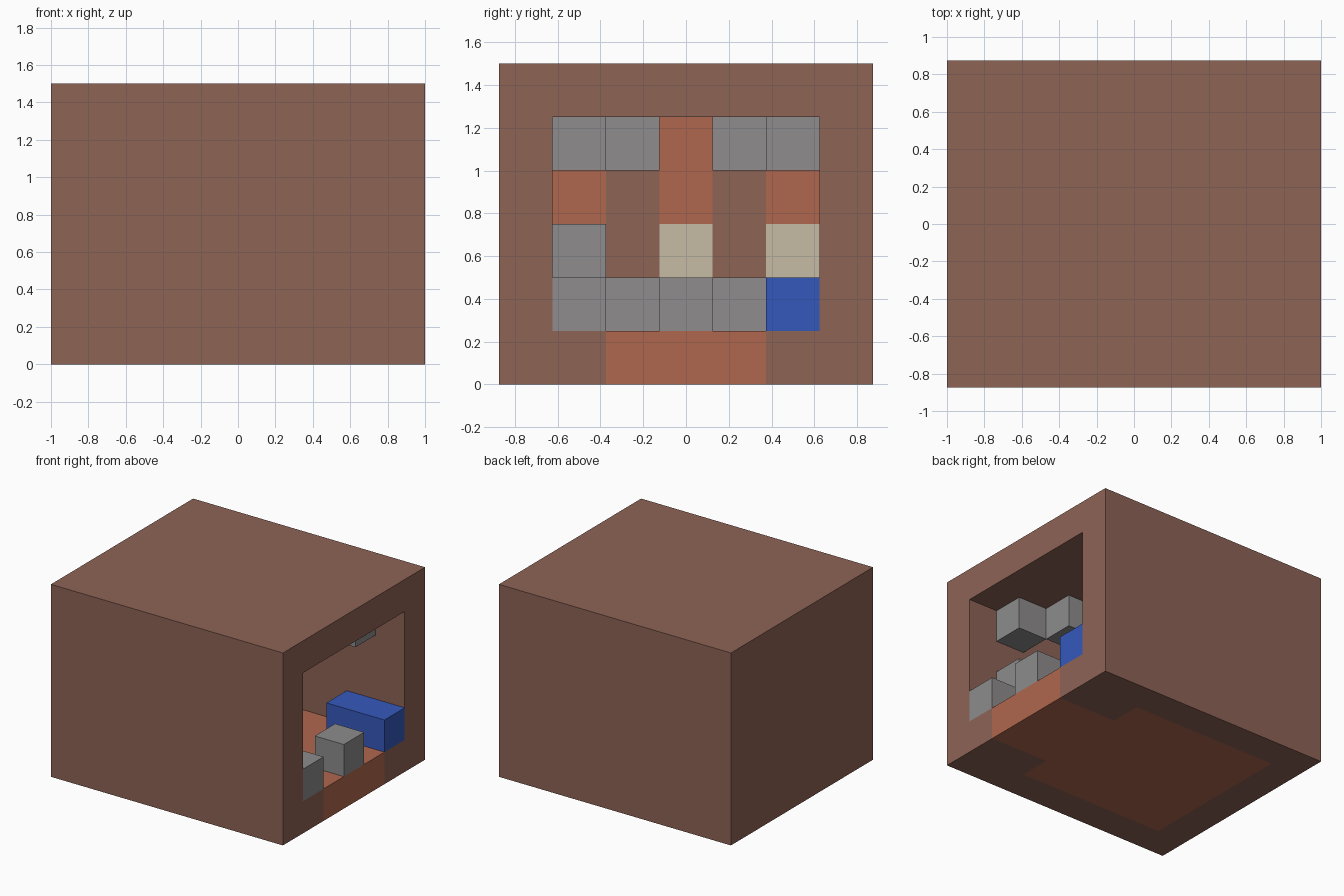
import bpy, bmesh
from itertools import product
from mathutils import Vector

CELL = 0.25
SIZE = (8, 7, 6)
ORIGIN = Vector((-1, -0.875, 0))

default = bpy.data.objects.get("Cube")
if default:
    bpy.data.objects.remove(default, do_unlink=True)


def material(name, rgb):
    """Flat material from display colour values, stored as linear."""
    linear = [((c / 255 + 0.055) / 1.055) ** 2.4 for c in rgb] + [1]
    mat = bpy.data.materials.new(name)
    mat.use_nodes = True
    mat.diffuse_color = linear
    mat.node_tree.nodes["Principled BSDF"].inputs["Base Color"].default_value = linear
    return mat


brown = material("brown", (141, 99, 85))
terracotta = material("terracotta", (175, 103, 78))
cream = material("cream", (198, 188, 165))
grey = material("grey", (142, 140, 140))
blue = material("blue", (53, 88, 187))


def block(x, y, z):
    """Set of grid cells covered by three inclusive ranges."""
    return set(product(*(range(a, b + 1) for a, b in (x, y, z))))


def cube(x, y, z):
    return {(x, y, z)}


parts = {}

# Hollow room, open on one side, with a thick far wall
parts["room_shell"] = (brown, block((0, 7), (0, 6), (0, 5)) - block((2, 7), (1, 5), (1, 4)))

# Floor, narrower at the opening
parts["floor"] = (terracotta, block((1, 5), (1, 5), (0, 0)) | block((6, 7), (2, 4), (0, 0)))

# Inlaid columns on the far wall, each with a pale base
columns, bases = set(), set()
for y in (1, 3, 5):
    columns |= block((1, 1), (y, y), (3, 4))
    bases |= cube(1, y, 2)
parts["wall_columns"] = (terracotta, columns)
parts["wall_column_bases"] = (cream, bases)

# Furniture on the floor
parts["long_bench"] = (blue, block((6, 7), (5, 5), (1, 1)))
parts["stepped_seat"] = (grey, block((6, 7), (1, 1), (1, 1)) | cube(6, 1, 2))
parts["front_stool"] = (grey, cube(7, 3, 1))

# Mirrored stools and hanging blocks
for side, name in ((-1, "front"), (1, "back")):
    parts[name + "_inner_stool"] = (grey, cube(4, 3 + side, 1))
    parts[name + "_ceiling_blocks"] = (grey, cube(6, 3 + 2 * side, 4) | cube(5, 3 + side, 4))

# The inlays and the floor take the place of the shell cells
shell = parts["room_shell"][1]
for name, (mat, cells) in parts.items():
    if name != "room_shell":
        shell -= cells
filled = set().union(*(cells for mat, cells in parts.values()))


def build(name, mat, cells):
    """Skin the cells, keeping only faces that meet open space."""
    bm = bmesh.new()
    for cell in cells:
        for axis, step in product(range(3), (0, 1)):
            beside = list(cell)
            beside[axis] += 2 * step - 1
            if tuple(beside) in filled:
                continue
            base = Vector(cell)
            base[axis] += step
            u, v = Vector(), Vector()
            u[(axis + 1) % 3] = 1
            v[(axis + 2) % 3] = 1
            corners = [base, base + u, base + u + v, base + v]
            if not step:
                corners.reverse()
            bm.faces.new([bm.verts.new(ORIGIN + c * CELL) for c in corners])
    bmesh.ops.remove_doubles(bm, verts=bm.verts, dist=0.001)
    bmesh.ops.dissolve_limit(bm, angle_limit=0.02, verts=bm.verts, edges=bm.edges)
    mesh = bpy.data.meshes.new(name)
    bm.to_mesh(mesh)
    bm.free()
    mesh.materials.append(mat)
    bpy.context.collection.objects.link(bpy.data.objects.new(name, mesh))


for name, (mat, cells) in parts.items():
    build(name, mat, cells)
